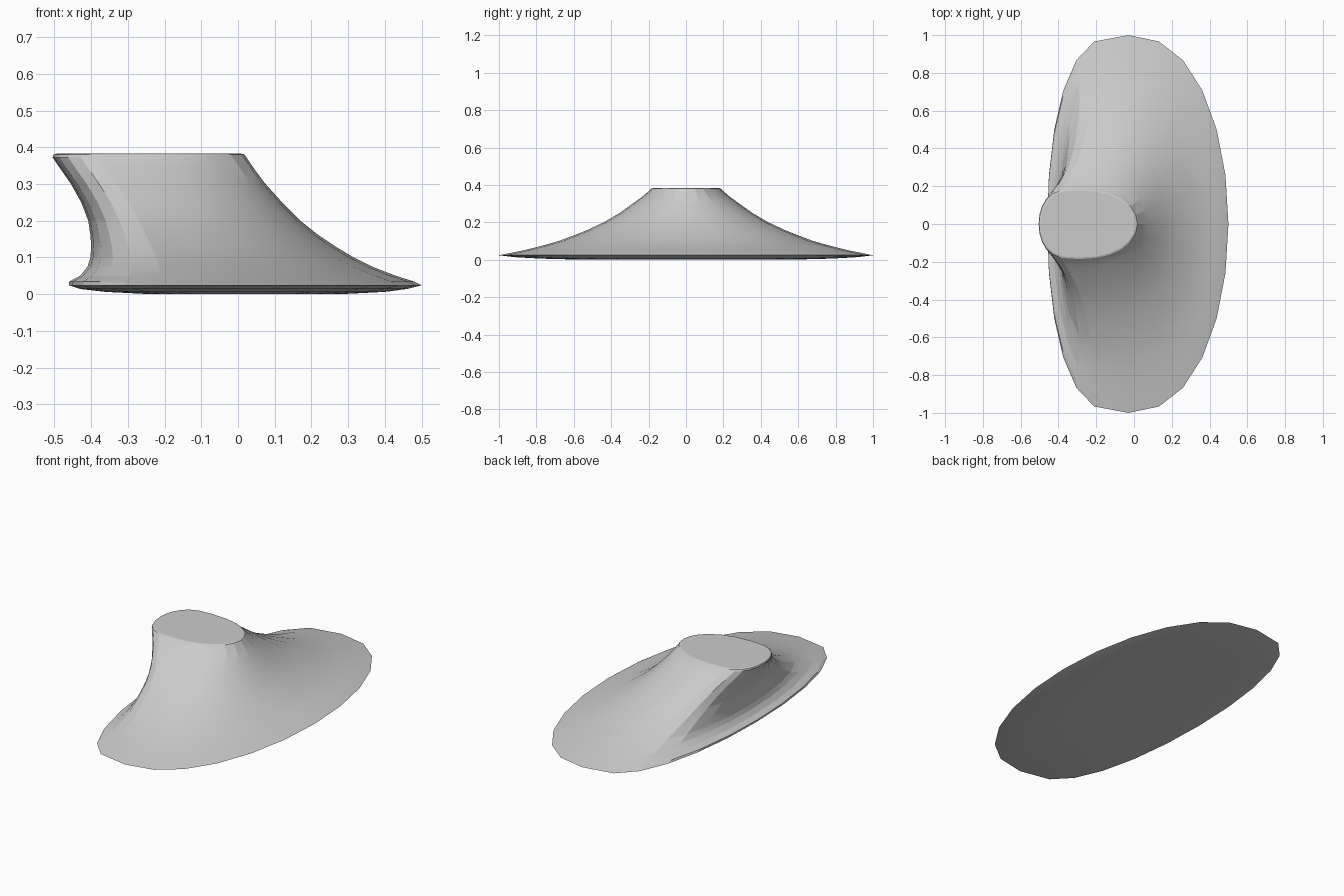
import bpy, bmesh, math

if "Cube" in bpy.data.objects:
    bpy.data.objects.remove(bpy.data.objects["Cube"])

SIDES = 24
# Cross-sections from bottom to top: height, left x, right x, half depth
RINGS = [
    (0.000, -0.24, 0.28, 0.55),
    (0.006, -0.36, 0.40, 0.78),
    (0.014, -0.43, 0.46, 0.92),
    (0.024, -0.46, 0.50, 1.00),
    (0.034, -0.46, 0.48, 0.95),
    (0.050, -0.43, 0.43, 0.87),
    (0.075, -0.41, 0.365, 0.77),
    (0.100, -0.402, 0.315, 0.68),
    (0.130, -0.400, 0.265, 0.60),
    (0.160, -0.402, 0.220, 0.525),
    (0.200, -0.408, 0.170, 0.44),
    (0.250, -0.427, 0.120, 0.355),
    (0.300, -0.455, 0.075, 0.285),
    (0.340, -0.483, 0.045, 0.230),
    (0.372, -0.505, 0.023, 0.193),
    (0.380, -0.503, 0.018, 0.186),
    (0.383, -0.492, 0.008, 0.178),
]


def ring_points(z, left, right, depth):
    """Oval with a blunter left side than right side."""
    centre = (left + right) / 2 - 0.05
    for i in range(SIDES):
        a = 2 * math.pi * i / SIDES
        c, s = math.cos(a), math.sin(a)
        if c >= 0:
            x = centre + (right - centre) * abs(c) ** 0.87
        else:
            x = centre - (centre - left) * abs(c) ** 0.64
        yield (x, depth * s, z)


# Flared pedestal lofted through the ovals, closed at both ends
bm = bmesh.new()
loops = [[bm.verts.new(p) for p in ring_points(*r)] for r in RINGS]
for lo, hi in zip(loops, loops[1:]):
    for i in range(SIDES):
        j = (i + 1) % SIDES
        bm.faces.new((lo[i], lo[j], hi[j], hi[i]))
bm.faces.new(loops[-1])
bm.faces.new(loops[0][::-1])
bmesh.ops.recalc_face_normals(bm, faces=bm.faces)

mesh = bpy.data.meshes.new("flared_pedestal")
bm.to_mesh(mesh)
bm.free()
obj = bpy.data.objects.new("flared_pedestal", mesh)
bpy.context.collection.objects.link(obj)

# Soft along the flare, crisp between the side facets
bpy.context.view_layer.objects.active = obj
obj.select_set(True)
bpy.ops.object.shade_smooth_by_angle(angle=math.radians(12))
